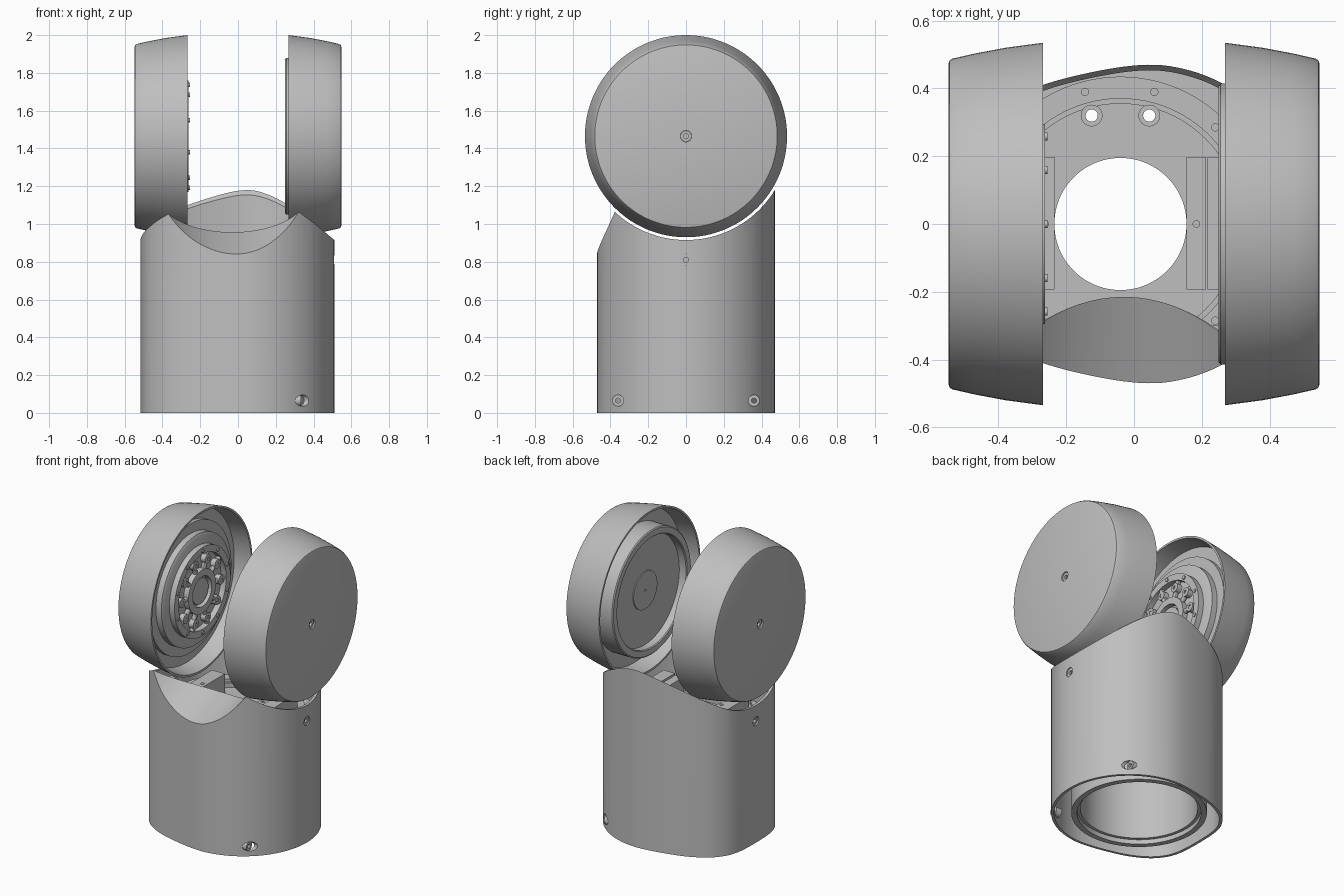
import bpy, bmesh, math
from mathutils import Vector

cube = bpy.data.objects.get("Cube")
if cube:
    bpy.data.objects.remove(cube, do_unlink=True)

grey = bpy.data.materials.new("satin grey")
grey.use_nodes = True
colour = (0.52, 0.52, 0.52, 1)
grey.diffuse_color = colour
grey.node_tree.nodes["Principled BSDF"].inputs["Base Color"].default_value = colour

CX = -0.04      # axis of the tube and floor
JZ = 1.465      # height of the joint axis


def finish(name, bm):
    bmesh.ops.remove_doubles(bm, verts=bm.verts, dist=1e-5)
    bmesh.ops.recalc_face_normals(bm, faces=bm.faces)
    mesh = bpy.data.meshes.new(name)
    bm.to_mesh(mesh)
    bm.free()
    mesh.materials.append(grey)
    ob = bpy.data.objects.new(name, mesh)
    bpy.context.collection.objects.link(ob)
    return ob


def prism(name, pts, z0, z1):
    bm = bmesh.new()
    face = bm.faces.new([bm.verts.new((x, y, z0)) for x, y in pts])
    top = bmesh.ops.extrude_face_region(bm, geom=[face])["geom"]
    verts = [v for v in top if isinstance(v, bmesh.types.BMVert)]
    bmesh.ops.translate(bm, verts=verts, vec=(0, 0, z1 - z0))
    return finish(name, bm)


def box(name, x0, x1, y0, y1, z0, z1):
    return prism(name, [(x0, y0), (x1, y0), (x1, y1), (x0, y1)], z0, z1)


def lathe(name, profile, origin, axis, n=96):
    """Revolve a closed (radius, height) profile about an axis through origin."""
    bm = bmesh.new()
    q = Vector(axis).to_track_quat("Z", "Y")
    rings = []
    for i in range(n):
        a = math.tau * i / n
        rings.append([bm.verts.new(Vector(origin) + q @ Vector((r * math.cos(a), r * math.sin(a), h)))
                      for r, h in profile])
    m = len(profile)
    for i in range(n):
        a, b = rings[i], rings[(i + 1) % n]
        for j in range(m):
            k = (j + 1) % m
            if profile[j][0] or profile[k][0]:
                bm.faces.new([a[j], a[k], b[k], b[j]])
    return finish(name, bm)


def rod(name, r, h0, h1, origin, axis, n=32):
    return lathe(name, [(0, h0), (r, h0), (r, h1), (0, h1)], origin, axis, n)


def tube(name, r0, r1, h0, h1, origin, axis, n=96):
    return lathe(name, [(r0, h0), (r1, h0), (r1, h1), (r0, h1)], origin, axis, n)


def cut(ob, cutter):
    mod = ob.modifiers.new("cut", "BOOLEAN")
    mod.operation = "DIFFERENCE"
    mod.solver = "EXACT"
    mod.object = cutter
    bpy.context.view_layer.update()
    with bpy.context.temp_override(object=ob, active_object=ob, selected_objects=[ob]):
        bpy.ops.object.modifier_apply(modifier=mod.name)
    bpy.data.objects.remove(cutter, do_unlink=True)


def spline(pts, steps=5):
    """Closed smooth curve through the points."""
    out, n = [], len(pts)
    for i in range(n):
        p0, p1, p2, p3 = (Vector(pts[(i + k) % n]) for k in (-1, 0, 1, 2))
        for s in range(steps):
            t = s / steps
            out.append(0.5 * (2 * p1 + (p2 - p0) * t + (2 * p0 - 5 * p1 + 4 * p2 - p3) * t * t
                              + (3 * p1 - p0 - 3 * p2 + p3) * t ** 3))
    return [tuple(p) for p in out]


# Housing outline: round on one side, squarer on the other
half = [(0.04 + 0.47 * math.cos(a), 0.47 * math.sin(a))
        for a in (math.pi / 2 * i / 7 for i in range(8))]
half += [(-0.1, 0.453), (-0.27, 0.41), (-0.39, 0.35), (-0.46, 0.282), (-0.5, 0.2), (-0.515, 0.09)]
outline = spline(half + [(x, -y) for x, y in reversed(half[1:])])
inner = [(x * 0.965, y * 0.965) for x, y in outline]

# Housing shell with joint clearance, front scoop and hollow ends
housing = prism("housing", outline, 0, 1.3)
cut(housing, rod("clearance_cutter", 0.55, -1, 1, (0, 0, JZ), (1, 0, 0), 128))
cut(housing, rod("scoop_cutter", 0.455, -0.8, 0.6, (-0.03, -0.47, 1.34), (0, 1, 0.46), 96))
pocket = [(x, max(y, -0.215 - 1.25 * (x + 0.03) ** 2)) for x, y in inner]
cut(housing, prism("pocket_cutter", pocket, 0.72, 1.4))
cut(housing, prism("base_cutter", inner, -0.1, 0.62))
cut(housing, rod("bore_cutter", 0.195, 0.5, 1, (CX, 0, 0), (0, 0, 1), 96))

# Bolts through the housing wall
bolts = [(1, 0.342, 0.36, 0.065), (1, 0.342, -0.36, 0.065), (1, 0.51, 0, 0.81), (-1, 0.515, 0, 0.81)]
for i, (s, x, y, z) in enumerate(bolts):
    cut(housing, rod("bolt_cutter", 0.03, x - 0.05, x + 0.06, (0, y, z), (s, 0, 0)))
    tube(f"housing_bolt_{i}", 0.013, 0.03, x - 0.05, x - 0.008, (0, y, z), (s, 0, 0), 32)

# Base tube and recessed ring
tube("base_tube", 0.375, 0.41, 0.03, 0.63, (CX, 0, 0), (0, 0, 1))
tube("base_ring", 0.355, 0.385, 0.06, 0.63, (CX, 0, 0), (0, 0, 1))

# Floor ring inside the pocket, trimmed where the scoop wall stands
ring = lathe("floor_ring", [(0.355, 0.71), (0.355, 0.75), (0.37, 0.75), (0.37, 0.77),
                            (0.435, 0.77), (0.435, 0.71)], (CX, 0, 0), (0, 0, 1))
cut(ring, box("ring_cutter", -0.6, 0.6, -0.6, -0.3, 0.6, 0.9))
for x in (-0.125, 0.045):
    tab = tube(f"floor_tab_{x}", 0.018, 0.032, 0.71, 0.76, (x, 0.32, 0), (0, 0, 1), 32)
    cut(housing, rod("tab_cutter", 0.018, 0.5, 0.9, (x, 0.32, 0), (0, 0, 1)))
for i, (x, y) in enumerate([(-0.145, 0.39), (0.06, 0.39), (0.24, 0.285), (0.24, -0.285)]):
    rod(f"floor_screw_{i}", 0.012, 0.76, 0.776, (x, y, 0), (0, 0, 1), 24)

# Clamp blocks on either side of the bore
blocks = [(-0.33, -0.235, 0.85), (0.155, 0.212, 0.85), (0.217, 0.3, 0.86)]
for i, (x0, x1, z) in enumerate(blocks):
    box(f"clamp_block_{i}", x0, x1, -0.193, 0.198, 0.71, z)
for x in (-0.262, 0.184):
    rod(f"clamp_screw_{x}", 0.011, 0.84, 0.856, (x, 0, 0), (0, 0, 1), 24)

# Joint caps: tapered round shells, open towards the middle
cap = [(0, 0.547), (0.474, 0.547), (0.483, 0.544), (0.488, 0.536), (0.503, 0.47), (0.52, 0.38),
       (0.535, 0.268), (0.522, 0.268), (0.503, 0.38), (0, 0.38)]
for side, s in (("left", 1), ("right", -1)):
    axis, origin = (s, 0, 0), (0, 0, JZ)
    shell = lathe(f"{side}_cap", cap, origin, axis, 128)
    cut(shell, rod("cap_cutter", 0.03, 0.52, 0.6, origin, axis))
    tube(f"{side}_cap_bolt", 0.013, 0.029, 0.51, 0.538, origin, axis, 32)

# Left bearing: raised lip around a flat plate
L, LO = (1, 0, 0), (0, 0, JZ)
lathe("left_bearing", [(0, 0.39), (0.415, 0.39), (0.415, 0.256), (0.408, 0.25), (0.37, 0.25),
                       (0.365, 0.256), (0.365, 0.305), (0, 0.305)], LO, L)
tube("left_hub", 0.008, 0.125, 0.299, 0.31, LO, L)

# Right actuator: stepped flange and spoked wheel
R = (-1, 0, 0)
lathe("right_flange", [(0, 0.39), (0.43, 0.39), (0.43, 0.35), (0.365, 0.35), (0.365, 0.31),
                       (0.345, 0.3), (0, 0.3)], LO, R)
tube("right_wheel_rim", 0.25, 0.295, 0.262, 0.305, LO, R)
tube("right_wheel_ring", 0.1, 0.145, 0.264, 0.305, LO, R)
rod("right_wheel_hub", 0.085, 0.278, 0.305, LO, R, 48)
for i in range(10):
    a = math.tau * i / 10
    d = Vector((0, math.cos(a), math.sin(a)))
    rod(f"right_spoke_{i}", 0.016, 0.13, 0.26, Vector((-0.284, 0, JZ)), d, 12)
    tube(f"right_boss_{i}", 0.012, 0.03, 0.266, 0.305, Vector(LO) + d * 0.205, R, 24)
    b = a + math.pi / 10
    p = Vector(LO) + Vector((0, math.cos(b), math.sin(b))) * 0.272
    rod(f"right_rim_pin_{i}", 0.012, 0.255, 0.27, p, R, 16)

# Smooth round surfaces, crisp edges
bpy.ops.object.select_all(action="DESELECT")
for ob in bpy.context.collection.objects:
    if ob.type == "MESH" and grey.name in ob.data.materials:
        ob.select_set(True)
        bpy.context.view_layer.objects.active = ob
bpy.ops.object.shade_smooth_by_angle(angle=math.radians(30))
